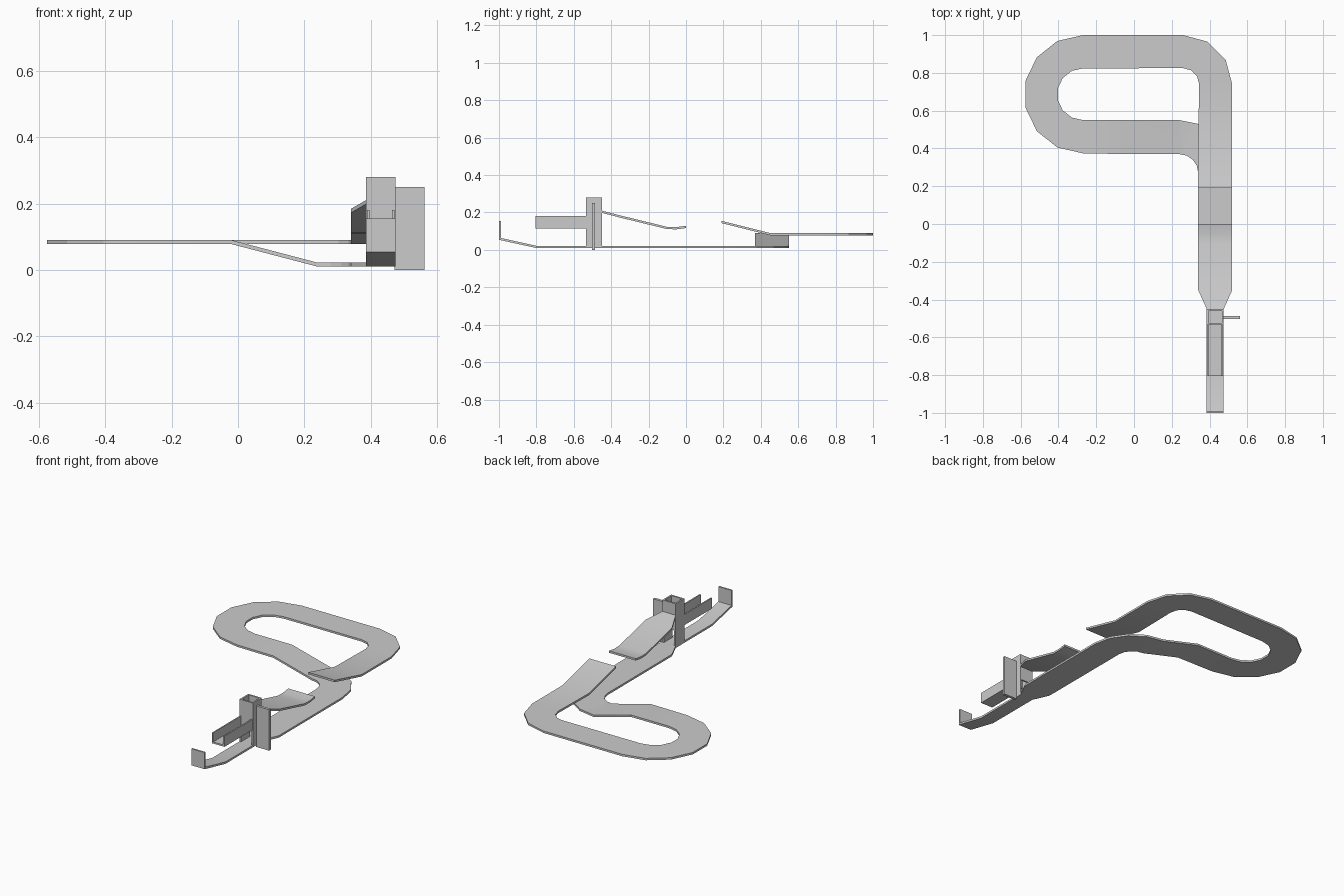
import bpy
import bmesh
from math import cos, sin, pi, radians

cube = bpy.data.objects.get("Cube")
if cube:
    bpy.data.objects.remove(cube, do_unlink=True)

# Single plain grey
grey = bpy.data.materials.new("plain_grey")
grey.use_nodes = True
colour = (0.6, 0.6, 0.6, 1)
grey.diffuse_color = colour
grey.node_tree.nodes["Principled BSDF"].inputs["Base Color"].default_value = colour

THICK = 0.012
WIDE, NARROW = 0.18, 0.09
LANE_X = 0.43


def finish(name, bm, smooth=False):
    bmesh.ops.recalc_face_normals(bm, faces=bm.faces)
    mesh = bpy.data.meshes.new(name)
    bm.to_mesh(mesh)
    bm.free()
    obj = bpy.data.objects.new(name, mesh)
    bpy.context.collection.objects.link(obj)
    mesh.materials.append(grey)
    if smooth:
        bpy.ops.object.select_all(action="DESELECT")
        obj.select_set(True)
        bpy.context.view_layer.objects.active = obj
        bpy.ops.object.shade_smooth_by_angle(angle=radians(20))
    return obj


def add_box(bm, x, y, z):
    made = bmesh.ops.create_cube(bm, size=1)["verts"]
    for v in made:
        for axis, (low, high) in enumerate((x, y, z)):
            v.co[axis] = low + (v.co[axis] + 0.5) * (high - low)


def boxes(name, *parts):
    bm = bmesh.new()
    for part in parts:
        add_box(bm, *part)
    return finish(name, bm)


def ribbon(name, stations):
    """Each station is (left x, left y, right x, right y, top z)."""
    bm = bmesh.new()
    rings = []
    for lx, ly, rx, ry, z in stations:
        rings.append([bm.verts.new(p) for p in (
            (lx, ly, z), (rx, ry, z), (rx, ry, z - THICK), (lx, ly, z - THICK))])
    for a, b in zip(rings, rings[1:]):
        for i in range(4):
            j = (i + 1) % 4
            bm.faces.new((a[i], a[j], b[j], b[i]))
    bm.faces.new(rings[0])
    bm.faces.new(rings[-1])
    return finish(name, bm, smooth=True)


def lane(y, z, width=WIDE):
    return (LANE_X - width / 2, y, LANE_X + width / 2, y, z)


def arc(cx, cy, inner, outer, start, end, steps, z):
    result = []
    for i in range(steps + 1):
        a = radians(start + (end - start) * i / steps)
        result.append((cx + inner * cos(a), cy + inner * sin(a),
                       cx + outer * cos(a), cy + outer * sin(a), z))
    return result


# Main track: landing ramp, raised loop, descent, turn and narrow run-out
HIGH, LOW = 0.09, 0.022
track = [lane(0.19, 0.155), lane(0.45, HIGH)]
track += arc(0.26, 0.74, 0.085, 0.26, 0, 90, 3, HIGH)
track += arc(-0.27, 0.687, 0.137, 0.313, 90, 270, 7, HIGH)
track += [(-0.02, 0.55, -0.02, 0.37, HIGH)]
turn = arc(0.24, 0.27, 0.10, 0.28, 90, 0, 4, LOW)
track += [(rx, ry, lx, ly, z) for lx, ly, rx, ry, z in turn]
# the low lane runs the other way, so its left side is +x
for y, z, width in ((-0.35, LOW, WIDE), (-0.45, LOW, NARROW),
                    (-0.80, LOW, NARROW), (-1.0, 0.066, NARROW)):
    lx, ly, rx, ry, top = lane(y, z, width)
    track.append((rx, ry, lx, ly, top))
ribbon("main_track", track)

# Jump ramp leaving the tower
ribbon("jump_ramp", [
    lane(-0.45, 0.21, NARROW), lane(-0.35, 0.184), lane(-0.10, 0.123),
    lane(-0.05, 0.122), lane(0.0, 0.129)])

# Stop plate at the end of the run-out
X0, X1 = 0.385, 0.475
boxes("stop_plate", ((X0, X1), (-1.0, -0.99), (0.055, 0.155)))

# Hollow lift tower, open at the bottom so the lane passes through
W = 0.01
Y0, Y1 = -0.535, -0.45
boxes("lift_tower",
      ((X0, X0 + W), (Y0, Y1), (0.01, 0.28)),
      ((X1 - W, X1), (Y0, Y1), (0.01, 0.28)),
      ((X0 + W, X1 - W), (Y0, Y0 + W), (0.115, 0.28)),
      ((X0 + W, X1 - W), (Y1 - W, Y1), (0.115, 0.28)))

# Open-topped loading chute
C0, C1 = 0.388, 0.472
boxes("loading_chute",
      ((C0, C1), (-0.805, Y0), (0.115, 0.125)),
      ((C0, C0 + 0.008), (-0.805, Y0), (0.125, 0.18)),
      ((C1 - 0.008, C1), (-0.805, Y0), (0.125, 0.18)))

# Upright paddle beside the tower
boxes("side_paddle", ((X1 - 0.003, 0.562), (-0.502, -0.486), (0.0, 0.25)))
